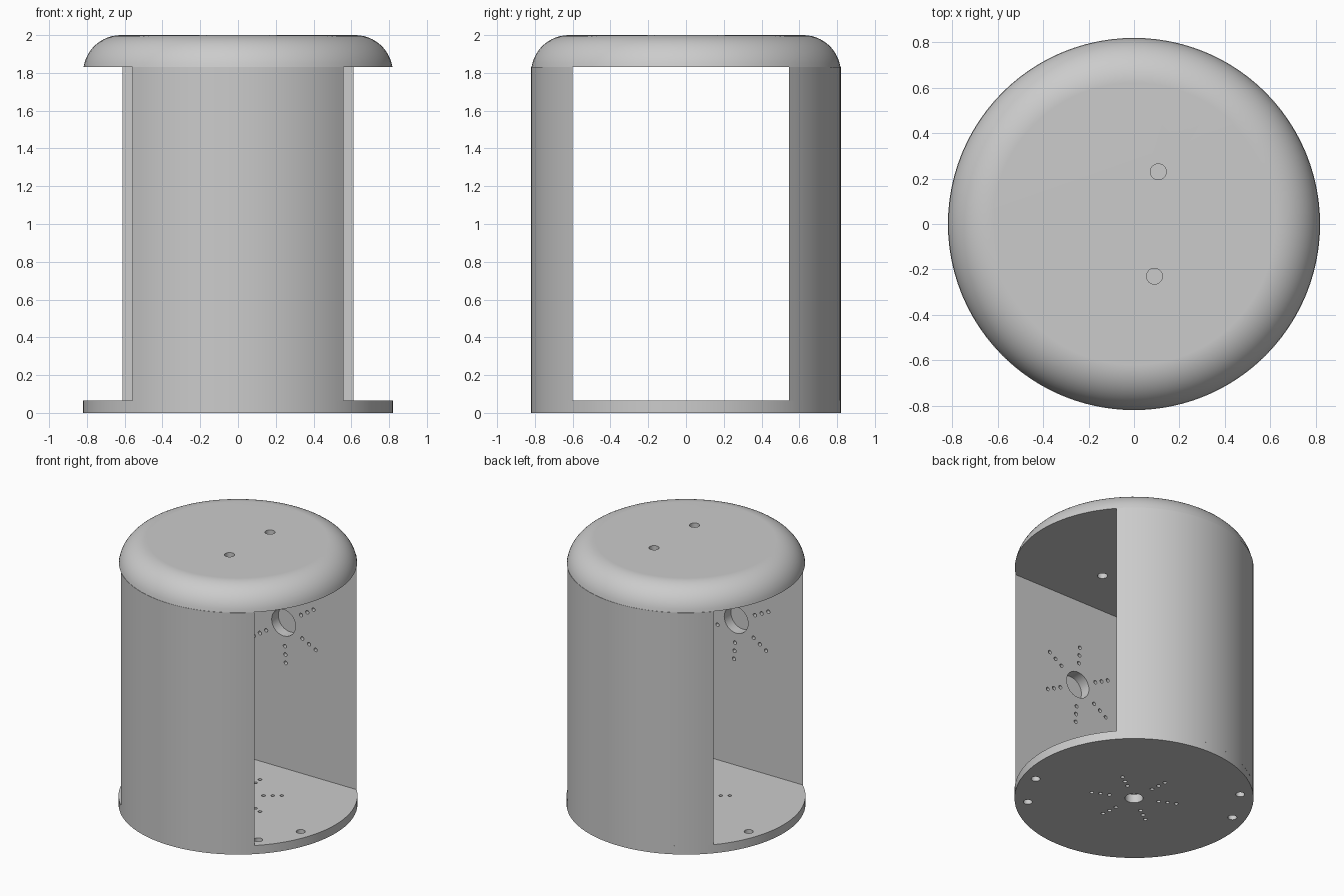
import bpy, bmesh, math
from mathutils import Matrix, Vector

if "Cube" in bpy.data.objects:
    bpy.data.objects.remove(bpy.data.objects["Cube"], do_unlink=True)

R = 0.82            # outer radius
BASE_TOP = 0.065
CAP_BOTTOM = 1.83
SEGMENTS = 96

grey = bpy.data.materials.new("plain grey")
grey.use_nodes = True
grey.diffuse_color = (0.6, 0.6, 0.6, 1)
grey.node_tree.nodes["Principled BSDF"].inputs["Base Color"].default_value = (0.6, 0.6, 0.6, 1)


def make_object(name, bm):
    bmesh.ops.recalc_face_normals(bm, faces=bm.faces)
    mesh = bpy.data.meshes.new(name)
    bm.to_mesh(mesh)
    bm.free()
    mesh.materials.append(grey)
    obj = bpy.data.objects.new(name, mesh)
    bpy.context.collection.objects.link(obj)
    return obj


def activate(obj):
    bpy.ops.object.select_all(action='DESELECT')
    obj.select_set(True)
    bpy.context.view_layer.objects.active = obj


def drill(obj, holes, axis):
    """Cut holes given as (centre, radius, full length) along an axis."""
    bm = bmesh.new()
    turn = Vector((0, 0, 1)).rotation_difference(Vector(axis)).to_matrix().to_4x4()
    for centre, radius, length in holes:
        bmesh.ops.create_cone(bm, cap_ends=True, segments=32 if radius > 0.02 else 14,
                              radius1=radius, radius2=radius, depth=length,
                              matrix=Matrix.Translation(centre) @ turn)
    cutter = make_object("hole_cutter", bm)
    cutter.hide_render = True
    activate(obj)
    mod = obj.modifiers.new("holes", 'BOOLEAN')
    mod.operation, mod.solver, mod.object = 'DIFFERENCE', 'EXACT', cutter
    bpy.ops.object.modifier_apply(modifier=mod.name)
    bpy.data.objects.remove(cutter, do_unlink=True)


def finish(obj):
    activate(obj)
    bpy.ops.object.shade_smooth_by_angle(angle=math.radians(30))
    mod = obj.modifiers.new("clean_shading", 'WEIGHTED_NORMAL')
    mod.keep_sharp = True


def spokes(start):
    """Six spokes of three small holes, as flat offsets."""
    for k in range(6):
        a = math.radians(start + 60 * k)
        for r in (0.175, 0.238, 0.3):
            yield r * math.cos(a), r * math.sin(a)


# Base disc with centre hole, spoke holes and mounting holes
bm = bmesh.new()
bmesh.ops.create_cone(bm, cap_ends=True, segments=SEGMENTS, radius1=R, radius2=R,
                      depth=BASE_TOP, matrix=Matrix.Translation((0, 0, BASE_TOP / 2)))
base = make_object("base_disc", bm)
holes = [((0, 0, 0), 0.062, 0.5)]
holes += [((x, y, 0), 0.014, 0.5) for x, y in spokes(35)]
for s in (1, -1):
    holes += [((s * x, s * y, 0), 0.031, 0.5) for x, y in ((0.687, -0.231), (0.525, -0.508))]
drill(base, holes, (0, 0, 1))
finish(base)

# Rounded cap, turned from a profile, with two through holes
fillet = 0.2
start = math.asin((CAP_BOTTOM - 2 + fillet) / fillet)
profile = [(0, CAP_BOTTOM)]
for i in range(13):
    a = start + (math.pi / 2 - start) * i / 12
    profile.append((R - fillet + fillet * math.cos(a), 2 - fillet + fillet * math.sin(a)))
profile.append((0, 2))
bm = bmesh.new()
verts = [bm.verts.new((r, 0, z)) for r, z in profile]
edges = [bm.edges.new(pair) for pair in zip(verts, verts[1:])]
bmesh.ops.spin(bm, geom=verts + edges, cent=(0, 0, 0), axis=(0, 0, 1),
               angle=math.tau, steps=SEGMENTS, use_duplicate=False)
bmesh.ops.remove_doubles(bm, verts=bm.verts, dist=0.0005)
cap = make_object("rounded_cap", bm)
drill(cap, [((0.107, 0.23, 2), 0.035, 1), ((0.09, -0.23, 2), 0.035, 1)], (0, 0, 1))
finish(cap)


# Front and back walls: circle segments with a blind hole pattern on the flat face
def wall(name, side, flat):
    half = math.acos(flat / R)
    count = 28
    bm = bmesh.new()
    ring = []
    for i in range(count + 1):
        a = -half + 2 * half * i / count
        ring.append(bm.verts.new((R * math.sin(a), side * R * math.cos(a), BASE_TOP)))
    face = bm.faces.new(ring)
    top = bmesh.ops.extrude_face_region(bm, geom=[face])["geom"]
    bmesh.ops.translate(bm, vec=(0, 0, CAP_BOTTOM - BASE_TOP),
                        verts=[v for v in top if isinstance(v, bmesh.types.BMVert)])
    obj = make_object(name, bm)
    height, y = 1.165, side * flat
    holes = [((0, y, height), 0.1, 0.16)]
    holes += [((x, y, height + z), 0.014, 0.1) for x, z in spokes(33.5)]
    drill(obj, holes, (0, 1, 0))
    finish(obj)


wall("front_wall", -1, 0.6)
wall("back_wall", 1, 0.545)
